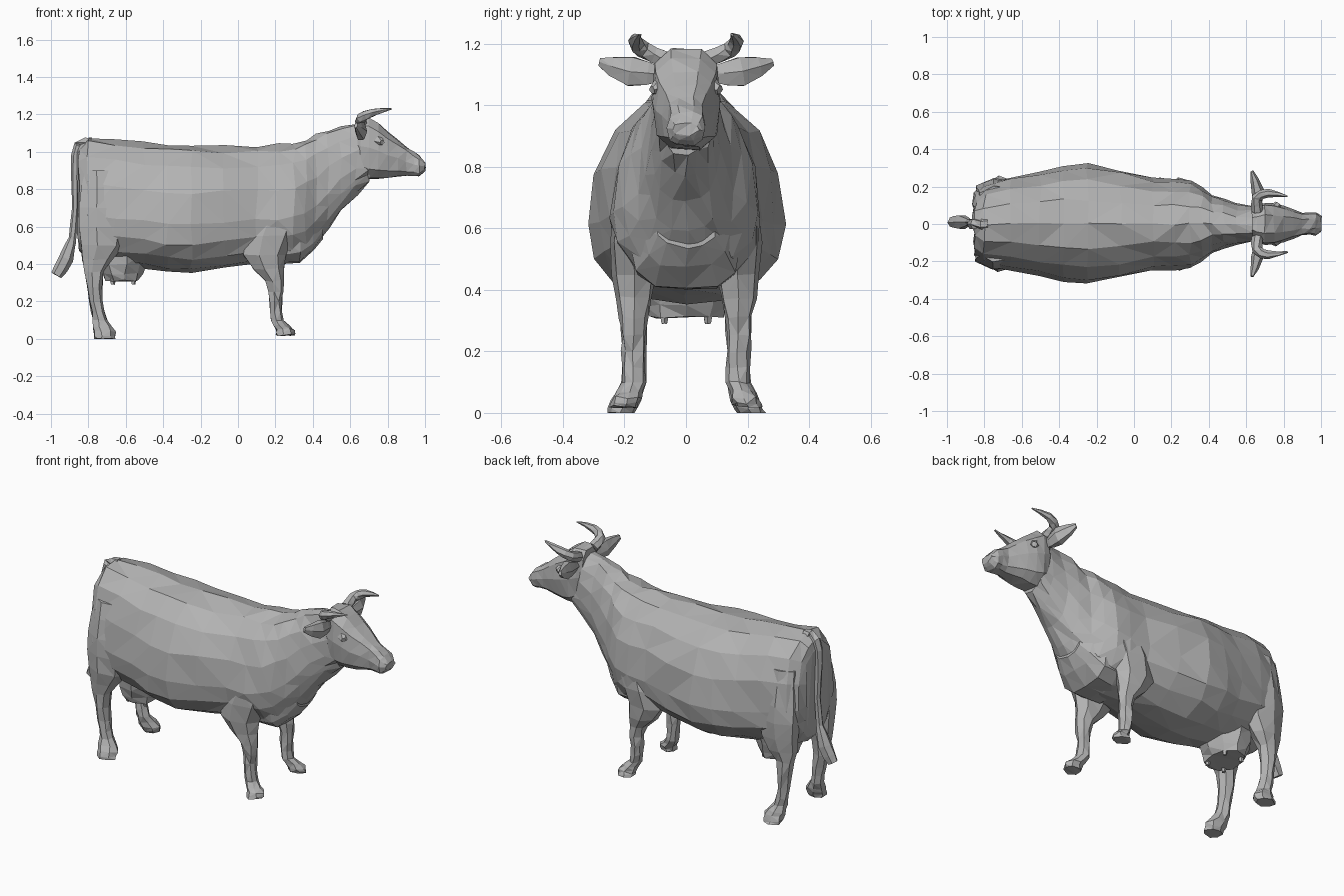
import bpy, bmesh, math, random
from mathutils import Vector

if "Cube" in bpy.data.objects:
    bpy.data.objects.remove(bpy.data.objects["Cube"])
random.seed(4)

# One matte grey for the whole animal
hide = bpy.data.materials.new("plain grey")
hide.use_nodes = True
grey = (.45, .45, .45, 1)
hide.diffuse_color = grey
hide.node_tree.nodes["Principled BSDF"].inputs["Base Color"].default_value = grey


def blend(stations):
    """Add a smoothly interpolated station between each neighbouring pair."""
    result = []
    last = len(stations) - 1
    for i in range(last):
        before, here = stations[max(i - 1, 0)], stations[i]
        after, beyond = stations[i + 1], stations[min(i + 2, last)]
        middle = tuple((9 * (b + c) - a - d) / 16 for a, b, c, d in zip(before, here, after, beyond))
        result += [here, middle]
    return result + [stations[last]]


def wobble(point, amount):
    """Shift a point a little for a hand-cut look, never below the ground."""
    moved = Vector(point) + Vector([random.uniform(-amount, amount) for axis in "xyz"])
    moved.z = max(moved.z, 0)
    return moved


def loft(name, rings, jitter):
    """Skin a list of point rings, cap both ends, keep faceted triangles."""
    bm = bmesh.new()
    loops = [[bm.verts.new(wobble(point, jitter)) for point in ring] for ring in rings]
    for lower, upper in zip(loops, loops[1:]):
        for i in range(len(lower)):
            bm.faces.new((lower[i - 1], lower[i], upper[i], upper[i - 1]))
    bm.faces.new(loops[0])
    bm.faces.new(loops[-1])
    bmesh.ops.triangulate(bm, faces=bm.faces[:])
    bmesh.ops.recalc_face_normals(bm, faces=bm.faces[:])
    mesh = bpy.data.meshes.new(name)
    bm.to_mesh(mesh)
    bm.free()
    mesh.materials.append(hide)
    obj = bpy.data.objects.new(name, mesh)
    bpy.context.collection.objects.link(obj)


def circle(sides):
    """Cosine and sine pairs around a full turn."""
    return [(math.cos(math.tau * i / sides), math.sin(math.tau * i / sides)) for i in range(sides)]


def fuller(value, exponent):
    return math.copysign(abs(value) ** exponent, value)


def upright_ring(x, top, bottom, half_width, sides, waist, exponent):
    """Egg-shaped ring across the body; waist is the relative height of the widest point."""
    middle = bottom + waist * (top - bottom)
    ring = []
    for across, up in circle(sides):
        reach = top - middle if up > 0 else middle - bottom
        ring.append((x, half_width * fuller(across, exponent), middle + reach * fuller(up, exponent)))
    return ring


def barrel(name, stations, sides, waist, exponent, jitter):
    loft(name, [upright_ring(*s, sides, waist, exponent) for s in blend(stations)], jitter)


def flat_ring(x, y, z, depth, width, sides):
    return [(x + depth * c, y + width * s, z) for c, s in circle(sides)]


def leg(name, stations, side):
    """Stations are x, z and half depth; width and splay follow from them."""
    rings = []
    for x, z, depth in blend(stations):
        splay = .17 + .4 * max(0, .1 - z) - .1 * max(0, z - .6)
        rings.append(flat_ring(x, side * splay, z, depth, .025 + .4 * depth, 7))
    loft(name, rings, .005)


def tube(name, stations, side=1, flatten=1):
    """Skin along a path of x, y, z and radius; flatten thins one direction."""
    stations = blend(stations)
    path = [Vector((x, side * y, z)) for x, y, z, radius in stations]
    rings = []
    for i, station in enumerate(stations):
        along = (path[min(i + 1, len(path) - 1)] - path[max(i - 1, 0)]).normalized()
        guide = Vector((0, 1, 0)) if abs(along.z) > .8 else Vector((0, 0, 1))
        thin = along.cross(guide).normalized()
        wide = along.cross(thin)
        radius = station[-1]
        rings.append([path[i] + radius * (flatten * c * thin + s * wide) for c, s in circle(6)])
    loft(name, rings, .002)


# Trunk and neck: x, top, bottom, half width
trunk = [(-.86, 1, .5, .12), (-.8, 1.08, .43, .22), (-.5, 1.05, .38, .28),
         (-.25, 1.03, .355, .32), (.1, 1.03, .4, .25), (.3, 1.05, .41, .235),
         (.42, 1.09, .5, .16), (.55, 1.14, .68, .11), (.7, 1.17, .84, .09)]
barrel("trunk", trunk, sides=16, waist=.37, exponent=.93, jitter=.009)

# Head from poll to muzzle
head = [(.63, 1.18, .9, .08), (.7, 1.19, .85, .115), (.8, 1.11, .86, .1),
        (.9, 1.03, .87, .06), (.97, .98, .87, .06), (1, .94, .9, .04)]
barrel("head", head, sides=10, waist=.5, exponent=.75, jitter=.004)

# Brisket hanging between the forelegs
brisket = [(.15, .6, .41, .16), (.33, .7, .4, .18), (.45, .72, .54, .1)]
barrel("brisket", brisket, sides=12, waist=.5, exponent=.75, jitter=.007)

# Udder tapering downward, with four teats
udder = [(.5, .14, .16), (.4, .13, .15), (.31, .09, .12)]
loft("udder", [flat_ring(-.62, 0, z, depth, width, 9) for z, depth, width in blend(udder)], .006)
for x in (-.67, -.56):
    for y in (-.07, .07):
        loft("teat", [flat_ring(x, y, z, r, r, 5) for z, r in ((.4, .03), (.29, .01))], .002)

# Legs from muscle to hoof: x, z, half depth
foreleg = [(.23, .8, .08), (.2, .65, .13), (.14, .45, .12), (.195, .31, .05),
           (.2, .2, .035), (.21, .1, .035), (.25, .05, .05), (.25, .02, .05)]
hindleg = [(-.73, .9, .1), (-.72, .7, .14), (-.73, .5, .12), (-.77, .36, .055),
           (-.76, .2, .035), (-.74, .1, .04), (-.715, .04, .06), (-.715, 0, .055)]

# Head details as paths: x, y, z, radius
horn = [(.66, .07, 1.15, .03), (.66, .14, 1.18, .028), (.72, .165, 1.21, .022), (.82, .15, 1.23, .004)]
ear = [(.66, .08, 1.1, .025), (.66, .18, 1.11, .055), (.63, .28, 1.14, .015)]
eye = [(.75, .08, 1.06, .035), (.77, .11, 1.05, .015)]
for word, side in (("near", -1), ("far", 1)):
    leg(f"{word}_foreleg", foreleg, side)
    leg(f"{word}_hindleg", hindleg, side)
    tube(f"{word}_horn", horn, side)
    tube(f"{word}_ear", ear, side, flatten=.6)
    tube(f"{word}_eye", eye, side)

# Tail arching over the rump, ending in a tuft
tail = [(-.78, 0, 1.05, .03), (-.85, 0, 1.03, .03), (-.87, 0, .9, .024), (-.87, .01, .7, .018), (-.89, .01, .5, .02)]
tube("tail", tail)
tuft = [(-.88, .01, .56, .015), (-.92, .01, .43, .04), (-.97, .01, .34, .03)]
tube("tail_tuft", tuft)
